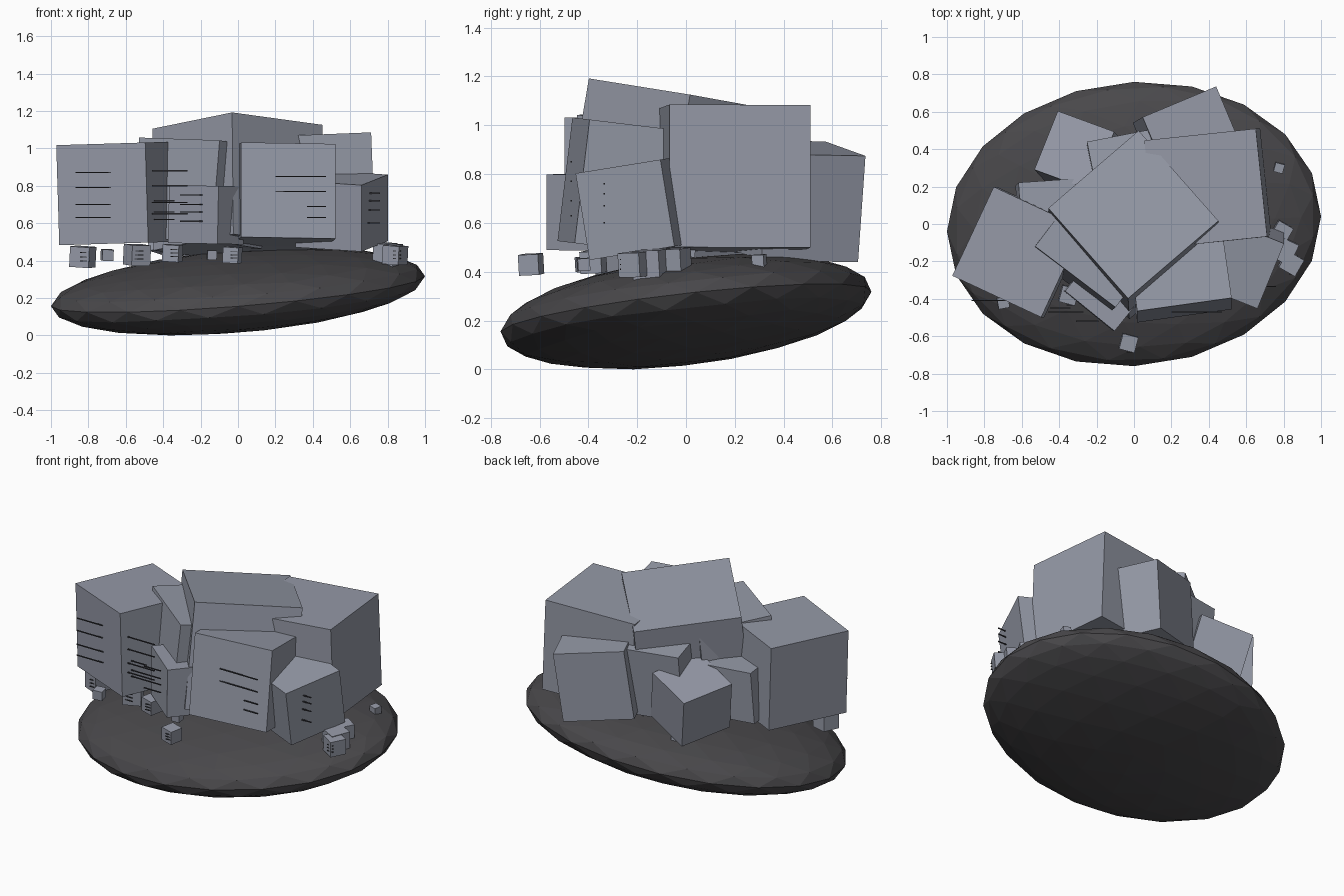
import bpy, bmesh, math
from mathutils import Matrix, Vector


def material(name, rgb):
    m = bpy.data.materials.new(name)
    m.diffuse_color = (*rgb, 1)
    return m


STONE = material("dark rock", (0.066, 0.064, 0.069))
WALL = material("blue grey wall", (0.30, 0.32, 0.385))
SLIT = material("dark window", (0.045, 0.047, 0.055))


def finish(bm, name, mat):
    me = bpy.data.meshes.new(name)
    bm.to_mesh(me)
    bm.free()
    me.materials.append(mat)
    ob = bpy.data.objects.new(name, me)
    bpy.context.collection.objects.link(ob)
    return ob


def box(name, loc, size, turn=0, tilt_x=0, tilt_y=0, mat=WALL):
    """Box turned about z (degrees), then leaned about the world x and y axes (radians)."""
    m = (Matrix.Translation(loc) @ Matrix.Rotation(tilt_x, 4, 'X')
         @ Matrix.Rotation(tilt_y, 4, 'Y')
         @ Matrix.Rotation(math.radians(turn), 4, 'Z')
         @ Matrix.Diagonal((*size, 1)))
    bm = bmesh.new()
    bmesh.ops.create_cube(bm, size=1, matrix=m)
    return finish(bm, name, mat)


# Floating rock: flattened faceted ball, sloping up to the right and the back
bm = bmesh.new()
bmesh.ops.create_icosphere(bm, subdivisions=3, radius=1)
for v in bm.verts:
    x, y, z = v.co
    v.co = Vector((x, 0.04 * x + 0.76 * y, 0.08 * x + 0.081 * y + 0.208 * z))
low = min(v.co.z for v in bm.verts)
for v in bm.verts:
    v.co.z -= low
finish(bm, "rock_island", STONE)

# Large buildings: name, centre, size, turn, tilt_x, tilt_y
buildings = [
    ("central_block", (0.0, -0.005, 0.79), (0.64, 0.65, 0.66), 41, -0.17, -0.01),
    ("right_block", (0.395, 0.19, 0.78), (0.60, 0.58, 0.585), 6, 0.0, -0.04),
    ("back_block", (0.30, 0.44, 0.69), (0.43, 0.43, 0.44), 23, -0.07, 0.12),
    ("left_block", (-0.615, -0.15, 0.76), (0.525, 0.525, 0.535), -25, 0.0, -0.03),
    ("inner_left_block", (-0.20, -0.12, 0.76), (0.54, 0.45, 0.54), -37, -0.06, 0.08),
    ("front_right_block", (0.235, -0.215, 0.745), (0.51, 0.50, 0.51), 8, -0.12, 0.0),
    ("front_tower", (-0.17, -0.38, 0.645), (0.34, 0.22, 0.31), -39, 0.0, 0.02),
    ("right_tower", (0.555, -0.18, 0.665), (0.38, 0.38, 0.36), -22, 0.16, 0.0),
    ("back_left_tower", (-0.29, 0.36, 0.63), (0.33, 0.34, 0.33), -22, -0.20, -0.18),
    ("left_tower", (-0.45, 0.06, 0.67), (0.33, 0.33, 0.33), 4, -0.05, 0.05),
    ("inner_back_block", (-0.05, 0.27, 0.72), (0.34, 0.36, 0.44), 11, -0.12, 0.0),
]
for b in buildings:
    box(*b)

# Small huts round the edge: x, y, z, size, turn
huts = [
    (-0.03, -0.635, 0.43, 0.085, -15), (-0.83, -0.25, 0.42, 0.11, -20),
    (-0.70, -0.42, 0.43, 0.06, 10), (-0.54, -0.30, 0.43, 0.11, 25),
    (-0.35, -0.38, 0.44, 0.09, -15), (-0.14, -0.42, 0.43, 0.05, 5),
    (0.84, -0.21, 0.43, 0.10, -30), (0.80, -0.14, 0.43, 0.12, -25),
    (0.79, -0.04, 0.45, 0.09, -30), (0.775, 0.30, 0.445, 0.05, -15),
    (-0.26, 0.47, 0.43, 0.05, 15),
]
for i, (x, y, z, s, turn) in enumerate(huts):
    box(f"hut_{i + 1}", (x, y, z), (s, s, s), turn, 0.06, 0.05)
    if s > 0.08:
        for k in (-0.2, 0.0, 0.2):
            box(f"hut_{i + 1}_slit", (x + 0.1 * s, y - 0.58 * s, z + k * s),
                (0.45 * s, 0.005, 0.005), mat=SLIT)

# Window slits: thin level bars, given as start x, end x, y, heights
slits = [
    (-0.87, -0.68, -0.41, (0.87, 0.79, 0.70, 0.63)),
    (-0.46, -0.27, -0.47, (0.88, 0.80, 0.71, 0.65)),
    (-0.31, -0.19, -0.52, (0.75, 0.70, 0.66, 0.61)),
    (-0.45, -0.34, -0.45, (0.72, 0.66, 0.62)),
    (0.20, 0.47, -0.47, (0.85, 0.77)),
    (0.37, 0.47, -0.47, (0.69, 0.63)),
    (0.69, 0.76, -0.335, (0.76, 0.72, 0.67, 0.60)),
]
for x0, x1, y, heights in slits:
    for z in heights:
        box("window_slit", ((x0 + x1) / 2, y, z), (x1 - x0, 0.006, 0.006), mat=SLIT)
